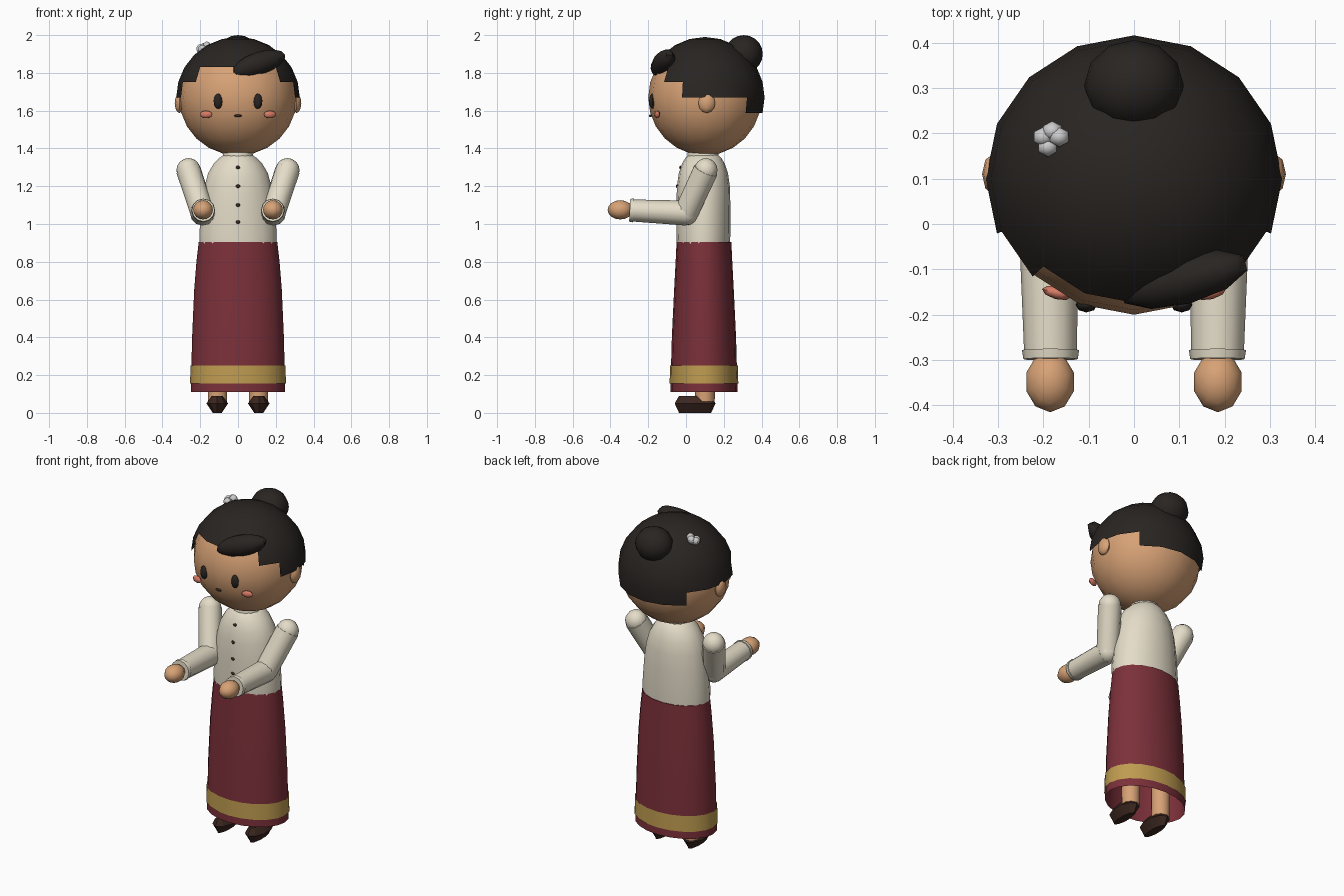
import bpy, bmesh, math
from mathutils import Matrix, Vector, Euler

if "Cube" in bpy.data.objects:
    bpy.data.objects.remove(bpy.data.objects["Cube"])


def mat(name, c):
    m = bpy.data.materials.new(name)
    m.diffuse_color = (*c, 1)
    m.use_nodes = True
    m.node_tree.nodes["Principled BSDF"].inputs["Base Color"].default_value = m.diffuse_color
    return m


SKIN = mat("skin", (.68, .36, .18))
HAIR = mat("hair", (.022, .018, .016))
CREAM = mat("cream", (.78, .72, .58))
MAROON = mat("maroon", (.2, .03, .042))
GOLD = mat("gold", (.52, .33, .08))
BLUSH = mat("blush", (.68, .2, .13))
BROWN = mat("brown", (.045, .02, .014))
SILVER = mat("silver", (.6, .6, .63))


def finish(name, bm, material, angle=50):
    bmesh.ops.recalc_face_normals(bm, faces=bm.faces[:])
    me = bpy.data.meshes.new(name)
    bm.to_mesh(me)
    bm.free()
    ob = bpy.data.objects.new(name, me)
    bpy.context.collection.objects.link(ob)
    me.materials.append(material)
    bpy.ops.object.select_all(action='DESELECT')
    ob.select_set(True)
    bpy.context.view_layer.objects.active = ob
    bpy.ops.object.shade_smooth_by_angle(angle=math.radians(angle))
    return ob


def ball_mesh(c, r, seg, rings, rot=(0, 0, 0)):
    bm = bmesh.new()
    m = Matrix.LocRotScale(Vector(c), Euler([math.radians(a) for a in rot]), Vector(r))
    bmesh.ops.create_uvsphere(bm, u_segments=seg, v_segments=rings, radius=1, matrix=m)
    return bm


def ball(name, c, r, material, seg=10, rings=8, rot=(0, 0, 0)):
    return finish(name, ball_mesh(c, r, seg, rings, rot), material)


def loft(name, x, y, profile, material, n=18, cap=True, angle=50):
    """Stack of ellipses (z, rx, ry) around a vertical axis."""
    bm = bmesh.new()
    rows = [[bm.verts.new((x + rx * math.sin(2 * math.pi * i / n),
                           y - ry * math.cos(2 * math.pi * i / n), z))
             for i in range(n)] for z, rx, ry in profile]
    for a, b in zip(rows, rows[1:]):
        for i in range(n):
            j = (i + 1) % n
            bm.faces.new((a[i], a[j], b[j], b[i]))
    if cap:
        bm.faces.new(rows[0])
        bm.faces.new(rows[-1])
    return finish(name, bm, material, angle)


def tube(name, a, b, r1, r2, material, n=12):
    a, b = Vector(a), Vector(b)
    d = b - a
    bm = bmesh.new()
    m = Matrix.Translation((a + b) / 2) @ d.to_track_quat('Z', 'Y').to_matrix().to_4x4()
    bmesh.ops.create_cone(bm, cap_ends=True, segments=n, radius1=r1, radius2=r2,
                          depth=d.length, matrix=m)
    return finish(name, bm, material)


# Head
ball("head", (0, .1, 1.67), (.312, .3, .307), SKIN, 16, 12)

# Hair cap: sphere trimmed in steps along its rings
bm = ball_mesh((0, .1, 1.67), (.327, .316, .32), 16, 12)
drop = []
for f in bm.faces:
    c = f.calc_center_median()
    az = math.degrees(math.atan2(abs(c.x) / .327, (.1 - c.y) / .316))
    limit = 1.83 if az < 45 else 1.752 if az < 67.5 else 1.67 if az < 135 else 1.587
    if c.z < limit:
        drop.append(f)
bmesh.ops.delete(bm, geom=drop, context='FACES')
finish("hair_cap", bm, HAIR)
ball("hair_bun", (0, .306, 1.9), (.11, .1, .1), HAIR, 12, 10)
ball("hair_fringe", (.11, -.122, 1.85), (.155, .055, .06), HAIR, 10, 8, (0, -18, 15))

# Hair flower
for i, p in enumerate([(-.2, .192, 1.928), (-.165, .192, 1.942), (-.19, .17, 1.925), (-.18, .205, 1.935)]):
    ball(f"hair_flower_{i}", p, (.024, .022, .024), SILVER, 6, 6)

# Mouth and neck
ball("mouth", (0, -.188, 1.573), (.02, .008, .007), BROWN, 8, 6)
loft("neck", 0, .09, [(1.3, .07, .07), (1.42, .07, .07)], SKIN, 12)

# Blouse, collar and buttons
loft("blouse", 0, .092, [(.87, .205, .14), (.95, .208, .143), (1.1, .195, .143), (1.2, .18, .14),
                         (1.27, .16, .13), (1.32, .13, .113), (1.35, .1, .095), (1.37, .07, .075)], CREAM)
loft("collar", 0, .09, [(1.34, .085, .085), (1.385, .078, .08)], CREAM, 14)
for i, (z, y) in enumerate([(1.3, -.03), (1.2, -.048), (1.1, -.051), (1.01, -.051)]):
    ball(f"button_{i}", (0, y, z), (.012, .006, .009), BROWN, 8, 6)

# Skirt (open tube) and gold hem band
loft("skirt", 0, .095, [(.905, .208, .145), (.8, .22, .15), (.65, .232, .158), (.4, .243, .17),
                        (.11, .25, .178)], MAROON, 20, cap=False)
loft("hem_band", 0, .095, [(.155, .254, .182), (.25, .251, .179)], GOLD, 20, cap=False)
loft("waist_cover", 0, .095, [(.895, .205, .142), (.905, .205, .142)], MAROON, 20)

# Paired parts
for s, side in ((-1, "left"), (1, "right")):
    ball(f"ear_{side}", (s * .31, .11, 1.64), (.025, .045, .052), SKIN, 8, 6)
    ball(f"eye_{side}", (s * .105, -.178, 1.65), (.024, .017, .04), HAIR, 8, 8)
    ball(f"cheek_{side}", (s * .17, -.152, 1.58), (.034, .014, .02), BLUSH, 8, 6, (0, 0, s * 15))
    # Arm: upper sleeve, bent elbow, forearm, cuff, hand
    sh, el, wr = (s * .262, .105, 1.285), (s * .188, .0, 1.058), (s * .184, -.29, 1.072)
    ball(f"shoulder_{side}", sh, (.064, .062, .064), CREAM, 12, 8)
    tube(f"upper_sleeve_{side}", sh, el, .066, .064, CREAM)
    ball(f"elbow_{side}", el, (.065, .065, .065), CREAM, 12, 8)
    tube(f"forearm_sleeve_{side}", el, wr, .066, .058, CREAM)
    tube(f"cuff_{side}", (s * .184, -.278, 1.072), (s * .184, -.298, 1.073), .063, .06, CREAM)
    ball(f"hand_{side}", (s * .185, -.348, 1.075), (.055, .067, .051), SKIN, 10, 8)
    # Leg and shoe
    tube(f"leg_{side}", (s * .108, .1, .06), (s * .108, .1, .45), .052, .058, SKIN, 10)
    loft(f"shoe_{side}", s * .11, .048, [(0, .025, .085), (.05, .06, .108), (.09, .03, .085)],
         BROWN, 10, angle=30)
